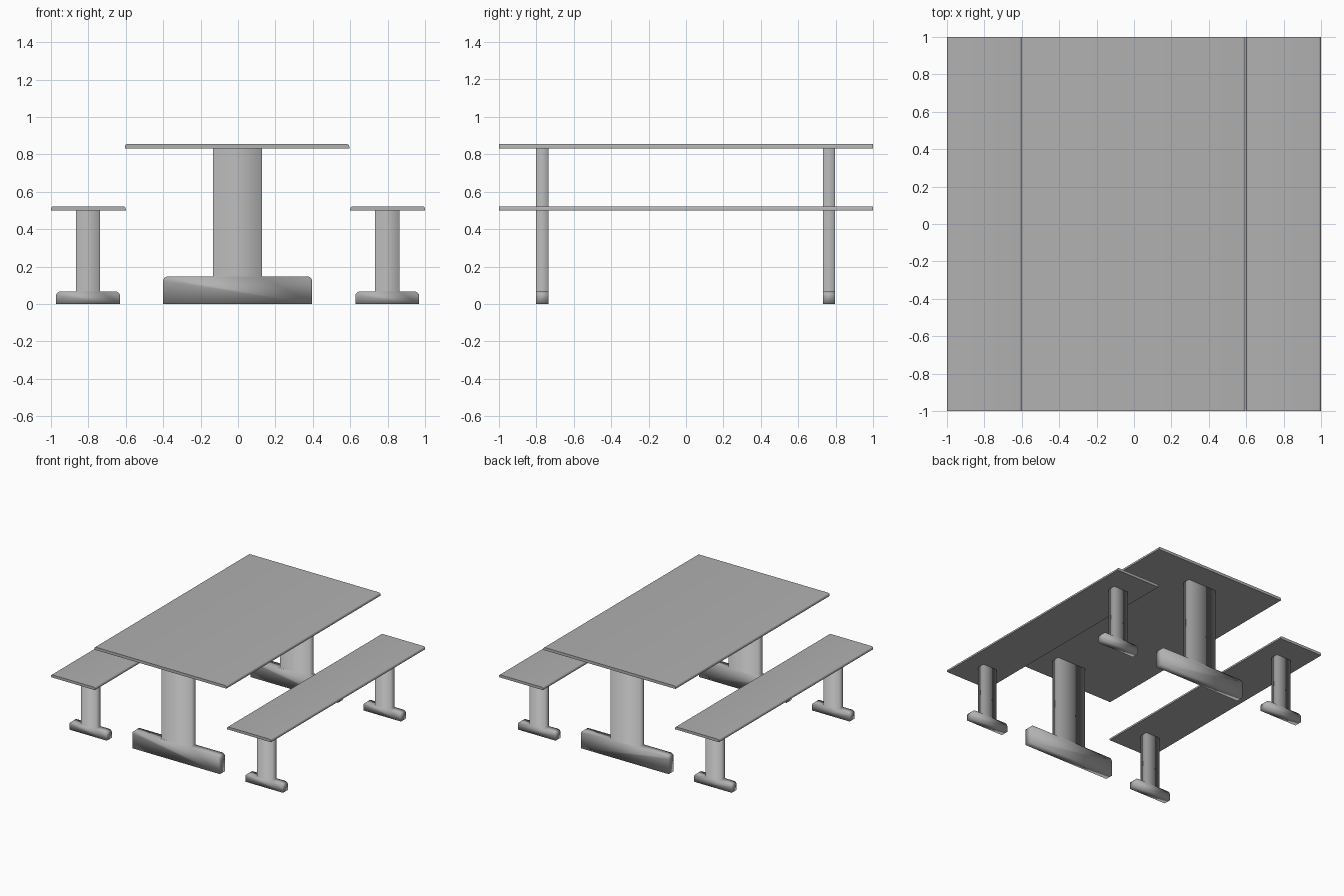
import bpy, bmesh
from math import sin, cos, pi

if "Cube" in bpy.data.objects:
    bpy.data.objects.remove(bpy.data.objects["Cube"])

grey = bpy.data.materials.new("dark_grey")
grey.diffuse_color = (0.44, 0.44, 0.44, 1)
grey.use_nodes = True
grey.node_tree.nodes["Principled BSDF"].inputs["Base Color"].default_value = grey.diffuse_color


def arc(cx, cz, r, start, steps=5):
    """Quarter circle, counter-clockwise from the start angle."""
    return [(cx + r * cos(start + pi / 2 * i / steps),
             cz + r * sin(start + pi / 2 * i / steps)) for i in range(steps + 1)]


def extrude_profile(name, profile, y0, y1, smooth_angle):
    """Solid made from an x-z profile swept along y."""
    bm = bmesh.new()
    face = bm.faces.new([bm.verts.new((x, y0, z)) for x, z in profile])
    moved = bmesh.ops.extrude_face_region(bm, geom=[face])["geom"]
    bmesh.ops.translate(bm, vec=(0, y1 - y0, 0),
                        verts=[v for v in moved if isinstance(v, bmesh.types.BMVert)])
    bmesh.ops.recalc_face_normals(bm, faces=bm.faces)
    mesh = bpy.data.meshes.new(name)
    bm.to_mesh(mesh)
    bm.free()
    mesh.materials.append(grey)
    obj = bpy.data.objects.new(name, mesh)
    bpy.context.collection.objects.link(obj)
    bpy.ops.object.select_all(action='DESELECT')
    obj.select_set(True)
    bpy.context.view_layer.objects.active = obj
    bpy.ops.object.shade_smooth_by_angle(angle=smooth_angle)


def board(name, x0, x1, z0, z1, r):
    """Long plank with rounded upper edges."""
    profile = ([(x0, z0), (x1, z0)] + arc(x1 - r, z1 - r, r, 0)
               + arc(x0 + r, z1 - r, r, pi / 2))
    extrude_profile(name, profile, -1, 1, pi / 6)


def pedestal(name, cx, foot, foot_h, post, height, r):
    """Upside-down T leg with rounded foot corners, softly shaded, front and back."""
    profile = ([(cx - foot, 0), (cx + foot, 0)]
               + arc(cx + foot - r, foot_h - r, r, 0)
               + [(cx + post, foot_h), (cx + post, height),
                  (cx - post, height), (cx - post, foot_h)]
               + arc(cx - foot + r, foot_h - r, r, pi / 2))
    extrude_profile("front_" + name, profile, -0.80, -0.735, pi)
    extrude_profile("back_" + name, profile, 0.732, 0.797, pi)


# Table
board("table_top", -0.605, 0.595, 0.832, 0.855, 0.014)
pedestal("table_leg", -0.002, 0.398, 0.147, 0.131, 0.832, 0.025)

# Benches
for side, cx in (("left", -0.80), ("right", 0.80)):
    board(side + "_bench_seat", cx - 0.2, cx + 0.2, 0.50, 0.522, 0.014)
    pedestal(side + "_bench_leg", cx - 0.002, 0.171, 0.067, 0.065, 0.50, 0.025)
